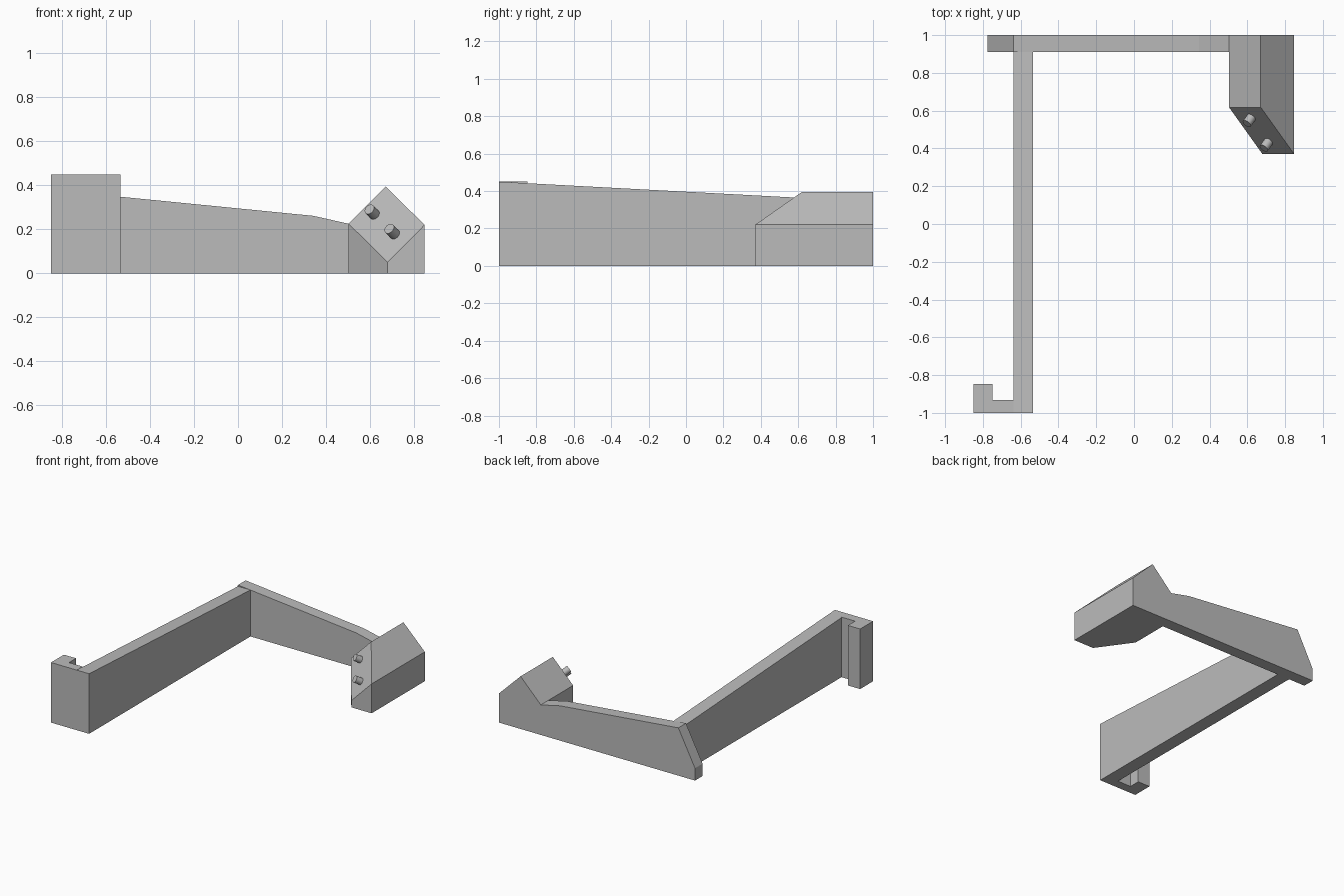
import bpy
import bmesh
from mathutils import Vector

cube = bpy.data.objects.get("Cube")
if cube:
    bpy.data.objects.remove(cube, do_unlink=True)

# Single plain grey finish
GREY = (0.5, 0.5, 0.5, 1.0)
grey = bpy.data.materials.new("plain_grey")
grey.use_nodes = True
grey.diffuse_color = GREY
grey.node_tree.nodes["Principled BSDF"].inputs["Base Color"].default_value = GREY


def finish(name, bm):
    bmesh.ops.recalc_face_normals(bm, faces=bm.faces)
    mesh = bpy.data.meshes.new(name)
    bm.to_mesh(mesh)
    bm.free()
    mesh.materials.append(grey)
    obj = bpy.data.objects.new(name, mesh)
    bpy.context.collection.objects.link(obj)
    return obj


def prism(name, profile, axis, start, end):
    """Extrude a flat outline along one axis (0 = x, 1 = y, 2 = z)."""
    bm = bmesh.new()
    verts = []
    for p in profile:
        co = list(p)
        co.insert(axis, start)
        verts.append(bm.verts.new(co))
    face = bm.faces.new(verts)
    moved = bmesh.ops.extrude_face_region(bm, geom=[face])["geom"]
    offset = Vector((0, 0, 0))
    offset[axis] = end - start
    bmesh.ops.translate(bm, vec=offset,
                        verts=[g for g in moved if isinstance(g, bmesh.types.BMVert)])
    return finish(name, bm)


LEFT, RIGHT = 0.503, 0.848       # peg block sides
RAIL_OUT, RAIL_IN = -0.637, -0.534
BACK_IN = 0.91                   # inner face of the back rail

# Long side rail, its top sloping down to the back
prism("side_rail", [(-1, 0), (BACK_IN, 0), (BACK_IN, 0.348), (-1, 0.45)],
      0, RAIL_OUT, RAIL_IN)

# Hook at the front end of the side rail
prism("front_hook", [(-0.85, -1), (RAIL_OUT, -1), (RAIL_OUT, -0.931),
                     (-0.749, -0.931), (-0.749, -0.847), (-0.85, -0.847)],
      2, 0, 0.45)

# Back rail with the sloping end tab
prism("back_rail", [(-0.775, 0), (LEFT, 0), (LEFT, 0.225), (0.343, 0.261),
                    (RAIL_OUT, 0.358), (-0.775, 0.092)],
      1, BACK_IN, 1)

# Gabled block with a slanted diamond face
block = bmesh.new()
corners = [(LEFT, 0.618, 0), (LEFT, 0.618, 0.225), (0.671, 0.618, 0.394),
           (RIGHT, 0.37, 0.22), (RIGHT, 0.37, 0), (0.68, 0.37, 0), (0.68, 0.37, 0.05)]
corners += [(x, 1, z) for x, z in
            ((LEFT, 0), (LEFT, 0.225), (0.671, 0.394), (RIGHT, 0.22), (RIGHT, 0))]
for co in corners:
    block.verts.new(co)
bmesh.ops.convex_hull(block, input=block.verts)
bmesh.ops.dissolve_limit(block, angle_limit=0.03, verts=block.verts, edges=block.edges)
finish("peg_block", block)

# Two round pegs standing square to the diamond face
normal = Vector((-0.505, -0.705, 0.502))
for name, centre in (("upper_peg", (0.611, 0.55, 0.277)), ("lower_peg", (0.701, 0.42, 0.189))):
    bpy.ops.mesh.primitive_cylinder_add(vertices=32, radius=0.025, depth=0.055, location=centre)
    peg = bpy.context.object
    peg.name = name
    peg.rotation_euler = normal.to_track_quat("Z", "Y").to_euler()
    peg.data.materials.append(grey)
    bpy.ops.object.shade_smooth_by_angle()
